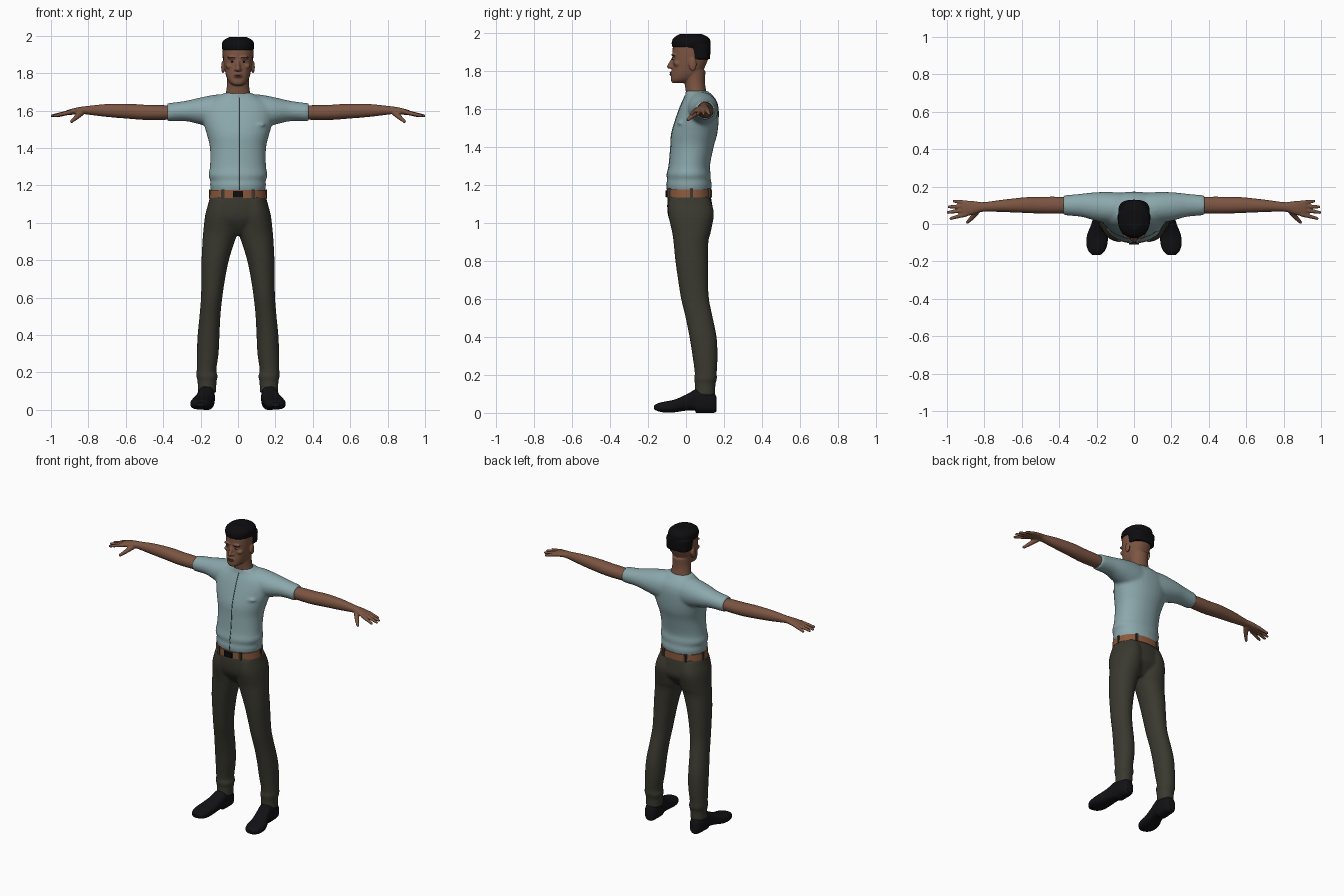
import bpy, bmesh, math
from mathutils import Vector, Matrix

if "Cube" in bpy.data.objects:
    bpy.data.objects.remove(bpy.data.objects["Cube"], do_unlink=True)


def material(name, r, g, b):
    mat = bpy.data.materials.new(name)
    mat.use_nodes = True
    mat.diffuse_color = (r, g, b, 1)
    for node in mat.node_tree.nodes:
        if node.type == 'BSDF_PRINCIPLED':
            node.inputs["Base Color"].default_value = (r, g, b, 1)
            node.inputs["Roughness"].default_value = .8
    return mat


skin = material("brown skin", .2, .09, .054)
lip_mat = material("dark lips", .13, .05, .036)
shirt_mat = material("pale blue cotton", .26, .39, .41)
seam_mat = material("shaded blue seam", .09, .14, .16)
trouser_mat = material("dark olive cloth", .042, .041, .029)
leather = material("tan leather", .26, .1, .048)
black = material("black hair", .004, .004, .005)
shoe_mat = material("black shoe leather", .006, .006, .008)
eye_mat = material("eye white", .5, .5, .48)


def spline(a, b, c, d, t):
    return .5 * (2 * b + (c - a) * t + (2 * a - 5 * b + 4 * c - d) * t * t
                 + (3 * b - a - 3 * c + d) * t ** 3)


def loft(bm, axis, rows, power=2, sides=32, steps=4):
    """Skin rounded sections; a row is (position, a min, a max, b min, b max)."""
    fine = []
    last = len(rows) - 1
    for i in range(last):
        near = [rows[max(i - 1, 0)], rows[i], rows[i + 1], rows[min(i + 2, last)]]
        for s in range(steps):
            fine.append([spline(*v, s / steps) for v in zip(*near)])
    fine.append(rows[last])
    rings = []
    for t, a0, a1, b0, b1 in fine:
        ring = []
        for k in range(sides):
            angle = math.tau * k / sides
            c, s = math.cos(angle), math.sin(angle)
            u = math.copysign(abs(c) ** (2 / power), c)
            v = math.copysign(abs(s) ** (2 / power), s)
            co = [(a0 + a1 + u * (a1 - a0)) / 2, (b0 + b1 + v * (b1 - b0)) / 2]
            co.insert(axis, t)
            ring.append(bm.verts.new(co))
        rings.append(ring)
    for low, high in zip(rings, rings[1:]):
        for k in range(sides):
            n = (k + 1) % sides
            bm.faces.new((low[k], low[n], high[n], high[k]))
    bm.faces.new(rings[0][::-1])
    bm.faces.new(rings[-1])


def upright(rows):
    """Turn (z, half width, front, back) into symmetric loft rows."""
    return [(z, -w, w, f, b) for z, w, f, b in rows]


def ball(bm, centre, radii):
    matrix = Matrix.Translation(centre) @ Matrix.Diagonal((*radii, 1))
    bmesh.ops.create_uvsphere(bm, u_segments=20, v_segments=12, radius=1, matrix=matrix)


def tube(bm, start, end, r0, r1):
    start, end = Vector(start), Vector(end)
    d = end - start
    matrix = Matrix.Translation((start + end) / 2) @ d.to_track_quat('Z', 'Y').to_matrix().to_4x4()
    bmesh.ops.create_cone(bm, cap_ends=True, segments=14, radius1=r0, radius2=r1,
                          depth=d.length, matrix=matrix)
    ball(bm, end, (r1, r1, r1))


def box(bm, centre, size):
    matrix = Matrix.Translation(centre) @ Matrix.Diagonal((*size, 1))
    bmesh.ops.create_cube(bm, size=1, matrix=matrix)


def finish(bm, name, mat, voxel=0, relax=5, side=1):
    """Make the object; a voxel size fuses its pieces into one soft skin."""
    bmesh.ops.scale(bm, vec=(side, 1, 1), verts=bm.verts)
    bmesh.ops.recalc_face_normals(bm, faces=bm.faces)
    mesh = bpy.data.meshes.new(name)
    bm.to_mesh(mesh)
    bm.free()
    obj = bpy.data.objects.new(name, mesh)
    bpy.context.collection.objects.link(obj)
    if voxel:
        fuse = obj.modifiers.new("fuse", 'REMESH')
        fuse.mode, fuse.voxel_size = 'VOXEL', voxel
        soft = obj.modifiers.new("soften", 'SMOOTH')
        soft.factor, soft.iterations = .5, relax
        graph = bpy.context.evaluated_depsgraph_get()
        fused = bpy.data.meshes.new_from_object(obj.evaluated_get(graph))
        obj.modifiers.clear()
        obj.data = fused
    obj.data.materials.clear()
    obj.data.materials.append(mat)
    for poly in obj.data.polygons:
        poly.use_smooth = True
    if not voxel:
        obj.data.set_sharp_from_angle(angle=math.radians(40))
    return obj


# Shirt: trunk and short sleeves in one skin
trunk = [(1.16, .142, -.096, .13), (1.2, .15, -.102, .136), (1.225, .148, -.097, .13),
         (1.255, .158, -.1, .131), (1.3, .15, -.09, .126), (1.4, .15, -.081, .146),
         (1.47, .166, -.076, .165), (1.54, .186, -.056, .172), (1.6, .19, -.035, .172),
         (1.64, .17, -.018, .162), (1.67, .12, -.004, .14), (1.695, .07, -.002, .112)]
sleeve = [(0, 0, .16, 1.5, 1.68), (.1, 0, .17, 1.5, 1.687), (.2, .016, .17, 1.525, 1.67),
          (.28, .038, .162, 1.543, 1.652), (.378, .047, .153, 1.542, 1.639)]
bm = bmesh.new()
loft(bm, 2, upright(trunk), 2.1)
for side in (1, -1):
    loft(bm, 0, [(side * x, *rest) for x, *rest in sleeve])
ball(bm, (.12, -.036, 1.525), (.035, .012, .006))
finish(bm, "shirt", shirt_mat, .009)

# Button seam down the chest
bm = bmesh.new()
loft(bm, 2, [(z, .004, .011, f - .002, f + .006) for z, w, f, b in trunk[:-1]], sides=8)
finish(bm, "shirt_seam", seam_mat)

# Trousers: hips and two legs in one skin
hips = [(1.145, .148, -.096, .13), (1.08, .165, -.099, .14), (1.02, .172, -.09, .142),
        (.97, .11, -.06, .11), (.935, .03, -.03, .08)]
leg = [(1.13, .01, .148, -.09, .125), (1.05, 0, .174, -.094, .147), (.95, .002, .186, -.073, .13),
       (.9, .018, .19, -.066, .118), (.8, .049, .195, -.056, .116), (.7, .069, .196, -.042, .116),
       (.6, .084, .198, -.026, .121), (.5, .094, .206, -.002, .141), (.4, .099, .216, .018, .161),
       (.3, .104, .22, .034, .166), (.21, .116, .221, .046, .162), (.18, .108, .223, .042, .163),
       (.15, .115, .216, .047, .155), (.09, .116, .216, .046, .154)]
bm = bmesh.new()
loft(bm, 2, upright(hips), 2.3)
for side in (1, -1):
    loft(bm, 2, [(z, *sorted((side * a, side * b)), f, k) for z, a, b, f, k in leg], 2.1)
finish(bm, "trousers", trouser_mat, .008)

# Belt with buckle and loops
bm = bmesh.new()
loft(bm, 2, upright([(1.132, .153, -.102, .136), (1.176, .149, -.103, .136)]), 2.2, 48, 1)
finish(bm, "belt", leather)
bm = bmesh.new()
box(bm, (0, -.102, 1.153), (.056, .014, .036))
finish(bm, "belt_buckle", black)
bm = bmesh.new()
for x, y in ((.08, -.088), (.146, .03), (.08, .122)):
    for side in (1, -1):
        box(bm, (side * x, y, 1.154), (.016, .016, .05))
finish(bm, "belt_loops", trouser_mat)

# Head: skull, jaw, neck, nose, brows and ears in one skin
bm = bmesh.new()
loft(bm, 2, upright([(1.735, .026, -.072, 0), (1.75, .046, -.079, .04), (1.78, .062, -.077, .08),
                     (1.82, .071, -.072, .1), (1.87, .078, -.07, .119), (1.92, .08, -.07, .123),
                     (1.95, .076, -.06, .115), (1.975, .055, -.03, .085)]), 2.3)
loft(bm, 2, upright([(1.64, .08, .01, .12), (1.69, .066, -.001, .107), (1.74, .059, -.008, .1),
                     (1.8, .06, -.02, .103)]))
tube(bm, (0, -.066, 1.868), (0, -.087, 1.822), .008, .013)
ball(bm, (0, -.072, 1.785), (.026, .013, .015))
for side in (1, -1):
    ball(bm, (side * .01, -.077, 1.819), (.011, .011, .008))
    ball(bm, (side * .03, -.064, 1.883), (.03, .013, .008))
    ball(bm, (side * .046, -.045, 1.837), (.02, .02, .016))
    ball(bm, (side * .081, .035, 1.832), (.009, .02, .034))
finish(bm, "head", skin, .0045, 4)

# Short hair: crown and nape
bm = bmesh.new()
loft(bm, 2, upright([(1.922, .083, -.073, .127), (1.95, .087, -.075, .13),
                     (1.974, .079, -.064, .119), (1.994, .045, -.03, .08)]), 2.2)
loft(bm, 2, upright([(1.86, .08, .018, .125), (1.9, .083, .008, .129), (1.935, .084, 0, .13)]), 2.7)
finish(bm, "hair", black, .005, 3)

# Lips, eyes and eyebrows
bm = bmesh.new()
ball(bm, (0, -.079, 1.789), (.022, .008, .004))
ball(bm, (0, -.078, 1.78), (.019, .009, .005))
finish(bm, "lips", lip_mat)
for side, word in ((1, "left"), (-1, "right")):
    bm = bmesh.new()
    ball(bm, (side * .032, -.063, 1.862), (.012, .008, .0045))
    finish(bm, word + "_eye", eye_mat)
    bm = bmesh.new()
    ball(bm, (side * .032, -.068, 1.862), (.005, .005, .0045))
    finish(bm, word + "_iris", black)
    bm = bmesh.new()
    ball(bm, (side * .033, -.071, 1.883), (.018, .007, .0035))
    finish(bm, word + "_eyebrow", lip_mat)

# Arms with open hands
arm = [(.33, .058, .142, 1.552, 1.628), (.42, .056, .146, 1.55, 1.629), (.5, .056, .145, 1.55, 1.631),
       (.58, .059, .143, 1.556, 1.636), (.7, .064, .13, 1.566, 1.635), (.8, .066, .117, 1.578, 1.625),
       (.84, .058, .12, 1.582, 1.62), (.88, .045, .125, 1.578, 1.612), (.92, .045, .123, 1.575, 1.6)]
fingers = [(.052, .985, .03), (.075, 1, .062), (.095, .995, .092), (.114, .968, .122)]
for side, word in ((1, "left"), (-1, "right")):
    bm = bmesh.new()
    loft(bm, 0, arm, 2.1)
    for base, tip, spread in fingers:
        tube(bm, (.895, base, 1.592), (tip - .006, spread, 1.572), .0125, .0085)
    tube(bm, (.835, .075, 1.592), (.865, .035, 1.563), .018, .013)
    tube(bm, (.865, .035, 1.563), (.89, .01, 1.542), .013, .009)
    finish(bm, word + "_arm", skin, .0045, 4, side)

# Shoes with a slight heel and turned-out toes
shoe = [(.16, .146, .192, .008, .085), (.145, .131, .205, 0, .105), (.1, .124, .214, 0, .125),
        (.055, .125, .215, 0, .125), (.045, .125, .216, .012, .122), (0, .131, .228, .012, .096),
        (-.06, .138, .251, .003, .07), (-.11, .143, .254, .002, .06), (-.145, .157, .243, .008, .052),
        (-.167, .182, .222, .018, .04)]
for side, word in ((1, "left"), (-1, "right")):
    bm = bmesh.new()
    loft(bm, 1, shoe, 2.6)
    finish(bm, word + "_shoe", shoe_mat, 0, 0, side)
